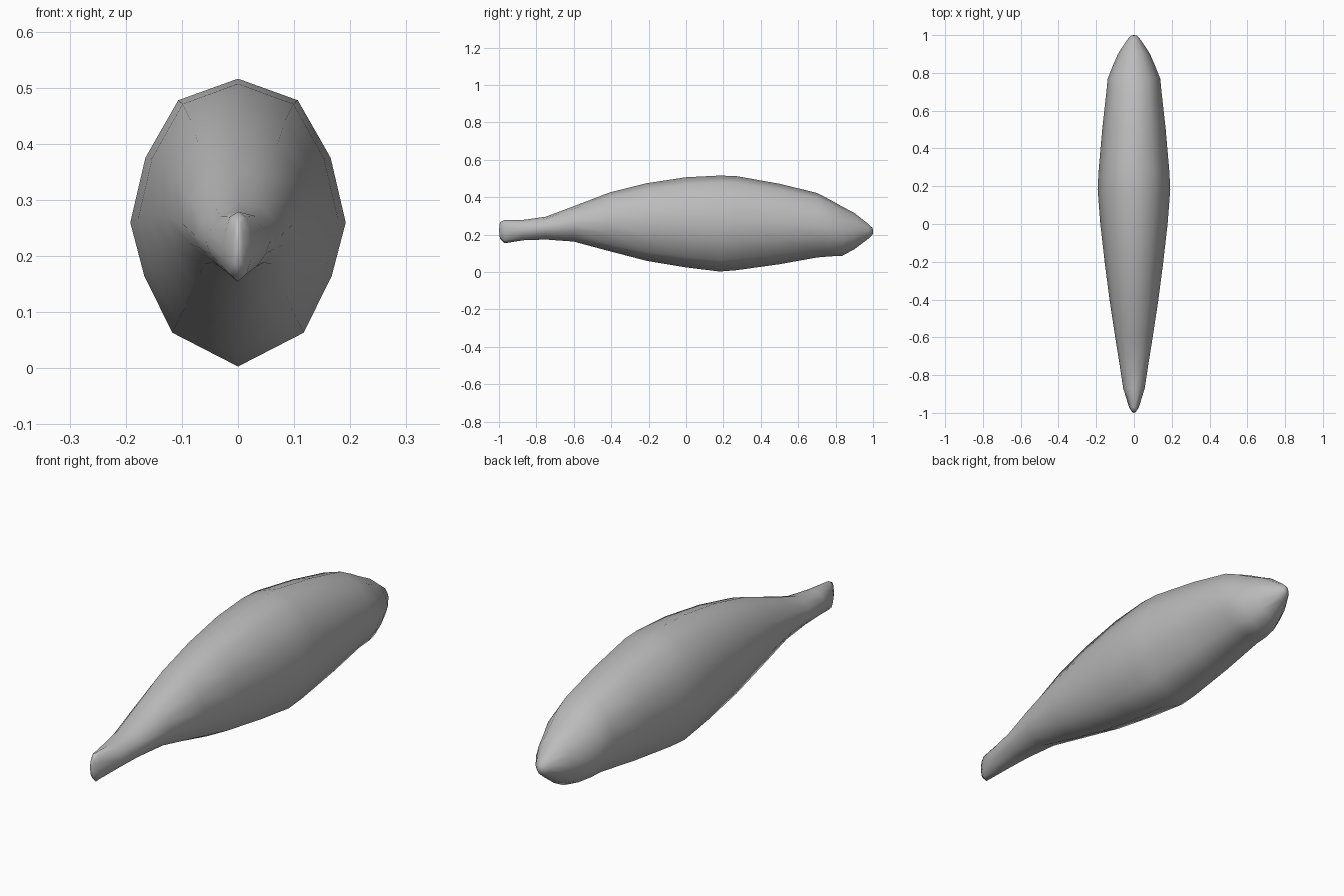
import bpy, bmesh, math

# Body stations along the length: y, half width, top z, bottom z
STATIONS = [
    (-0.995, 0.010, 0.265, 0.180), (-0.97, 0.026, 0.279, 0.154),
    (-0.87, 0.057, 0.279, 0.170), (-0.75, 0.075, 0.296, 0.174),
    (-0.60, 0.099, 0.352, 0.163), (-0.41, 0.128, 0.425, 0.112),
    (-0.21, 0.154, 0.475, 0.060), (0.0, 0.178, 0.507, 0.025),
    (0.18, 0.192, 0.516, 0.003), (0.27, 0.188, 0.513, 0.010),
    (0.50, 0.168, 0.472, 0.042), (0.70, 0.146, 0.423, 0.078),
    (0.77, 0.139, 0.387, 0.084), (0.835, 0.113, 0.350, 0.087),
    (0.90, 0.085, 0.316, 0.122), (0.975, 0.036, 0.257, 0.178),
    (0.998, 0.014, 0.235, 0.200),
]
# Half of the unit cross-section, from top to bottom
HALF = [(0, 1), (0.555, 0.85), (0.86, 0.45), (1, 0),
        (0.87, -0.37), (0.61, -0.765), (0, -1)]
SECTION = HALF + [(-x, z) for x, z in HALF[-2:0:-1]]

bm = bmesh.new()
rings = []
for y, w, top, bottom in STATIONS:
    mid, h = (top + bottom) / 2, (top - bottom) / 2
    rings.append([bm.verts.new((u * w, y, mid + v * h)) for u, v in SECTION])

# Skin between neighbouring rings
n = len(SECTION)
for a, b in zip(rings, rings[1:]):
    for i in range(n):
        j = (i + 1) % n
        bm.faces.new((a[i], a[j], b[j], b[i]))

# Rounded end caps
for ring, y in ((rings[0], -1.0), (rings[-1], 1.0)):
    z = sum(v.co.z for v in ring) / n
    tip = bm.verts.new((0, y, z))
    for i in range(n):
        bm.faces.new((ring[i], ring[(i + 1) % n], tip))
bmesh.ops.recalc_face_normals(bm, faces=bm.faces)

mesh = bpy.data.meshes.new("fish_body")
bm.to_mesh(mesh)
bm.free()
mesh.shade_smooth()

grey = bpy.data.materials.new("grey")
grey.diffuse_color = (0.5, 0.5, 0.5, 1)
mesh.materials.append(grey)
body = bpy.data.objects.new("fish_body", mesh)
bpy.context.collection.objects.link(body)
